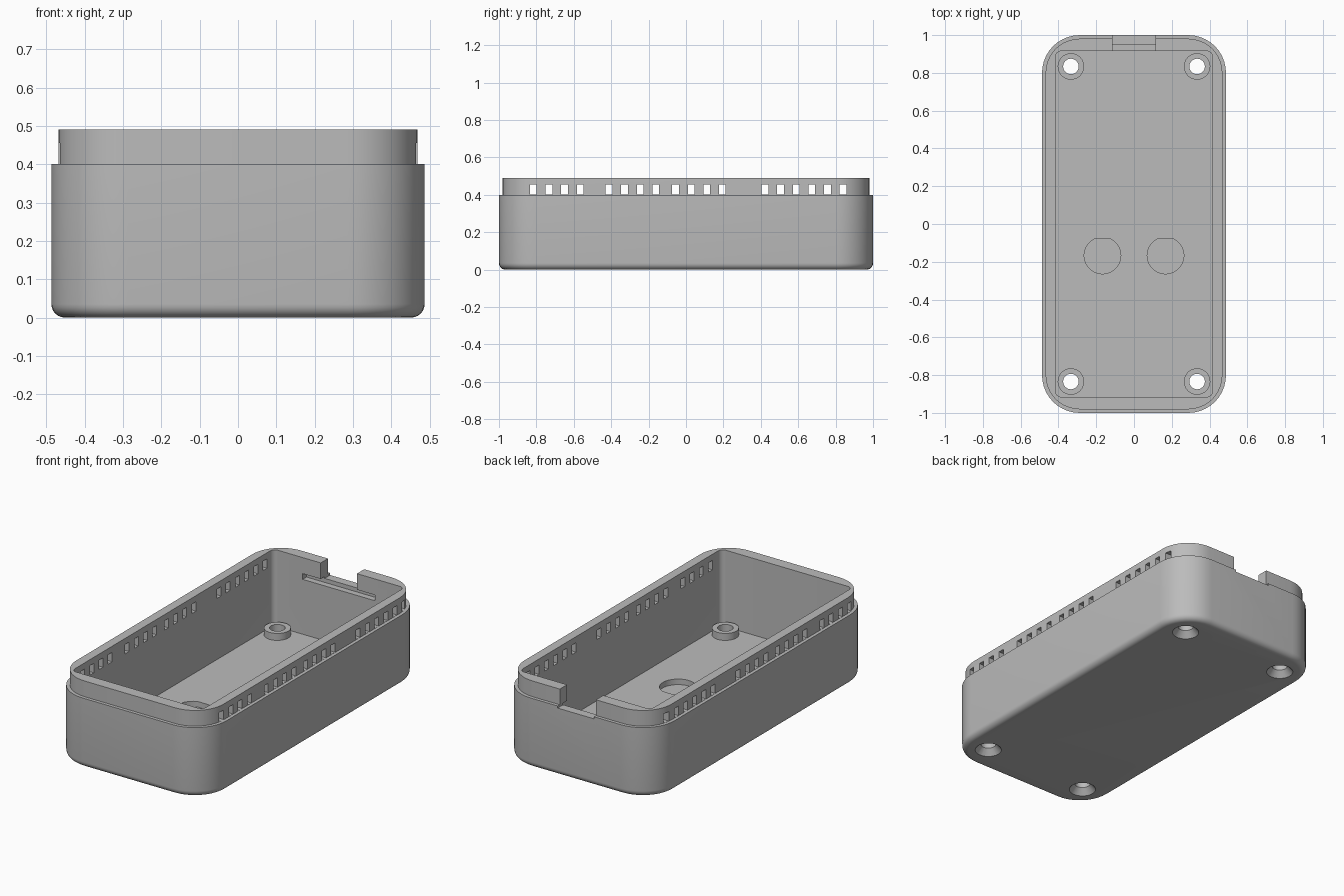
import bpy, bmesh, math
from mathutils import Matrix

cube = bpy.data.objects.get("Cube")
if cube:
    bpy.data.objects.remove(cube, do_unlink=True)

mat = bpy.data.materials.new("plain grey plastic")
mat.use_nodes = True
GREY = (0.5, 0.5, 0.5, 1)
mat.diffuse_color = GREY
mat.node_tree.nodes["Principled BSDF"].inputs["Base Color"].default_value = GREY

HX, HY, R = 0.487, 1.0, 0.2         # outer half sizes and corner radius
SHELL, RIM, FLOOR = 0.4, 0.49, 0.05  # heights
IX, IY = 0.416, 0.915               # cavity half sizes
LIP = 0.019                         # step between shell and lip
SEG = 10


def new_object(name, bm):
    bmesh.ops.recalc_face_normals(bm, faces=bm.faces)
    mesh = bpy.data.meshes.new(name)
    bm.to_mesh(mesh)
    bm.free()
    mesh.materials.append(mat)
    obj = bpy.data.objects.new(name, mesh)
    bpy.context.collection.objects.link(obj)
    return obj


def rounded_rect(bm, hx, hy, r, z):
    verts = []
    for k, (sx, sy) in enumerate([(1, 1), (-1, 1), (-1, -1), (1, -1)]):
        for i in range(SEG + 1):
            a = math.pi / 2 * (k + i / SEG)
            verts.append(bm.verts.new((sx * (hx - r) + r * math.cos(a),
                                       sy * (hy - r) + r * math.sin(a), z)))
    return verts


def loft(name, rings):
    """Skin a stack of rounded rectangles and cap both ends."""
    bm = bmesh.new()
    loops = [rounded_rect(bm, *ring) for ring in rings]
    for a, b in zip(loops, loops[1:]):
        for i in range(len(a)):
            j = (i + 1) % len(a)
            bm.faces.new((a[i], a[j], b[j], b[i]))
    bm.faces.new(loops[0])
    bm.faces.new(loops[-1])
    return new_object(name, bm)


def add_box(bm, x0, x1, y0, y1, z0, z1):
    m = Matrix.Translation(((x0 + x1) / 2, (y0 + y1) / 2, (z0 + z1) / 2))
    m = m @ Matrix.Diagonal((x1 - x0, y1 - y0, z1 - z0, 1))
    bmesh.ops.create_cube(bm, size=1, matrix=m)


def add_cone(bm, x, y, z0, z1, r0, r1):
    bmesh.ops.create_cone(bm, cap_ends=True, segments=40, radius1=r0, radius2=r1,
                          depth=z1 - z0,
                          matrix=Matrix.Translation((x, y, (z0 + z1) / 2)))


def combine(target, tool, operation):
    tool.hide_render = True
    mod = target.modifiers.new(tool.name, 'BOOLEAN')
    mod.operation = operation
    mod.solver = 'EXACT'
    mod.object = tool
    bpy.context.view_layer.objects.active = target
    bpy.ops.object.modifier_apply(modifier=mod.name)
    bpy.data.objects.remove(tool, do_unlink=True)


# Shell: filleted base, straight wall, stepped lip, then down into the cavity
rings = []
F = 0.035
for i in range(7):
    a = math.pi / 2 * i / 6
    d = F * (1 - math.sin(a))
    rings.append((HX - d, HY - d, R - d, F * (1 - math.cos(a))))
rings += [(HX, HY, R, SHELL),
          (HX - LIP, HY - LIP, R - LIP, SHELL),
          (HX - LIP, HY - LIP, R - LIP, RIM),
          (IX, IY, 0.03, RIM),
          (IX, IY, 0.03, FLOOR)]
case = loft("open_case", rings)

# Screw posts in the four corners
CORNERS = [(sx * 0.334, sy * 0.834) for sx in (-1, 1) for sy in (-1, 1)]
bm = bmesh.new()
for x, y in CORNERS:
    add_cone(bm, x, y, 0.03, 0.09, 0.07, 0.07)
combine(case, new_object("screw_posts", bm), 'UNION')

# Screw holes, then countersinks from below
bm = bmesh.new()
for x, y in CORNERS:
    add_cone(bm, x, y, -0.1, 0.2, 0.041, 0.041)
combine(case, new_object("screw_holes", bm), 'DIFFERENCE')
bm = bmesh.new()
for x, y in CORNERS:
    add_cone(bm, x, y, -0.01, 0.036, 0.08, 0.04)
combine(case, new_object("countersinks", bm), 'DIFFERENCE')

# Round floor recesses, each with a flat on the back edge
bm = bmesh.new()
for s in (-1, 1):
    add_cone(bm, s * 0.167, -0.167, 0.018, 0.2, 0.097, 0.097)
cut = bmesh.ops.bisect_plane(bm, geom=bm.verts[:] + bm.edges[:] + bm.faces[:],
                             plane_co=(0, -0.077, 0), plane_no=(0, 1, 0),
                             clear_outer=True)
bmesh.ops.holes_fill(bm, edges=[e for e in bm.edges if e.is_boundary])
combine(case, new_object("floor_recesses", bm), 'DIFFERENCE')

# Side vents, in groups of (first centre, count), through both long walls
bm = bmesh.new()
for start, count in [(-0.816, 4), (-0.412, 4), (-0.056, 4), (0.422, 6)]:
    for i in range(count):
        y = start + i * 0.0835
        for s in (-1, 1):
            add_box(bm, s * 0.44 - 0.06, s * 0.44 + 0.06, y - 0.018, y + 0.018,
                    SHELL + 0.001, 0.455)
combine(case, new_object("vents", bm), 'DIFFERENCE')

# Connector notch in the back and the board slot inside it
bm = bmesh.new()
add_box(bm, -0.115, 0.115, 0.85, 1.1, 0.388, 0.6)
combine(case, new_object("connector_notch", bm), 'DIFFERENCE')
bm = bmesh.new()
add_box(bm, -0.23, 0.23, 0.85, 0.95, 0.365, 0.398)
combine(case, new_object("board_slot", bm), 'DIFFERENCE')

bpy.ops.object.select_all(action='DESELECT')
case.select_set(True)
bpy.context.view_layer.objects.active = case
bpy.ops.object.shade_smooth_by_angle(angle=math.radians(30))
